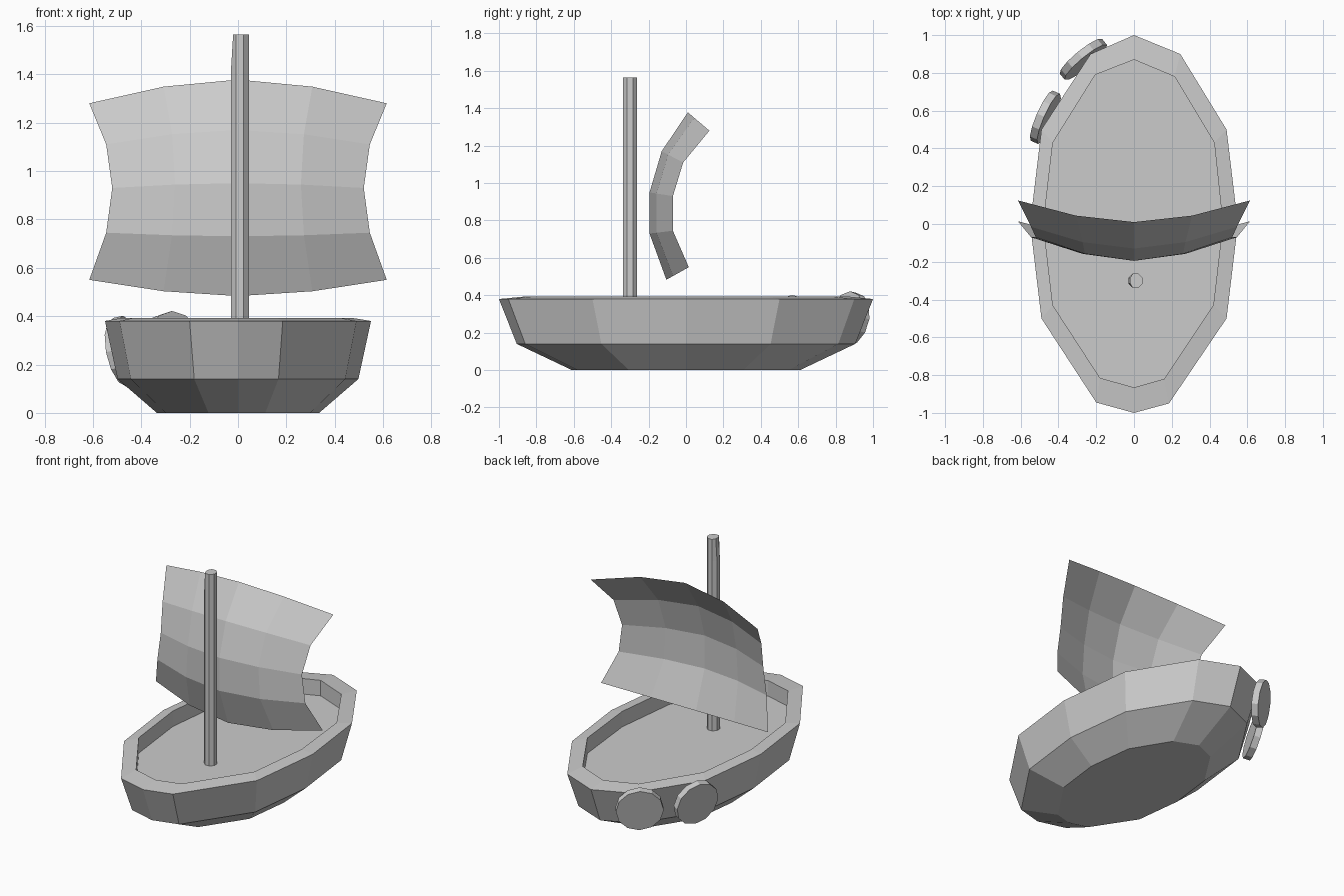
import bpy, bmesh, math
from mathutils import Vector, Matrix

cube = bpy.data.objects.get("Cube")
if cube:
    bpy.data.objects.remove(cube, do_unlink=True)

# One plain grey for the whole boat
grey = bpy.data.materials.new("plain_grey")
grey.use_nodes = True
COLOUR = (0.6, 0.6, 0.6, 1)
grey.diffuse_color = COLOUR
grey.node_tree.nodes["Principled BSDF"].inputs["Base Color"].default_value = COLOUR


def finish(name, bm, closed=True):
    if closed:
        bmesh.ops.recalc_face_normals(bm, faces=bm.faces)
    mesh = bpy.data.meshes.new(name)
    bm.to_mesh(mesh)
    bm.free()
    mesh.materials.append(grey)
    obj = bpy.data.objects.new(name, mesh)
    bpy.context.collection.objects.link(obj)
    return obj


def loft(name, rings):
    """Skin a stack of matching rings and cap both ends."""
    bm = bmesh.new()
    rows = [[bm.verts.new(p) for p in ring] for ring in rings]
    for a, b in zip(rows, rows[1:]):
        for i in range(len(a)):
            j = (i + 1) % len(a)
            bm.faces.new((a[i], a[j], b[j], b[i]))
    bm.faces.new(rows[0])
    bm.faces.new(rows[-1])
    return finish(name, bm)


# Hull: bottom, chine, outer rim, inner rim and sunken deck in one skin
outer = [(0, 1), (-.23, .9), (-.49, .5), (-.55, 0), (-.49, -.5), (-.2, -.945),
         (0, -1), (.185, -.95), (.49, -.5), (.55, 0), (.49, .5), (.245, .9)]
inner = [(0, .87), (-.205, .79), (-.43, .43), (-.48, 0), (-.43, -.43), (-.18, -.815),
         (0, -.865), (.16, -.82), (.42, -.43), (.47, 0), (.425, .43), (.215, .78)]


def ring(outline, scale, z):
    return [(x * scale, y * scale, z) for x, y in outline]


loft("hull", [ring(outer, .61, 0), ring(outer, .905, .14), ring(outer, 1, .38),
              ring(inner, 1, .393), ring(inner, 1, .29)])

# Mast: eight-sided pole with a slightly pinched top
pole = [(.008 + .04 * math.cos(math.pi * (i + .5) / 4),
         -.3 + .04 * math.sin(math.pi * (i + .5) / 4)) for i in range(8)]
tip = [(max(x, -.02), y) for x, y in pole]
loft("mast", [ring(pole, 1, .27), ring(pole, 1, 1.42), ring(tip, 1, 1.565)])

# Sail: thin sheet bellied forwards, rows given as
# (half width, centre y, centre z, edge y, edge z)
sail_rows = [(.615, -.105, .483, .015, .55), (.545, -.195, .73, -.07, .745),
             (.52, -.195, .95, -.07, .93), (.545, -.13, 1.17, -.015, 1.11),
             (.615, .01, 1.378, .125, 1.28)]
bm = bmesh.new()
grid = []
for half, cy, cz, ey, ez in sail_rows:
    row = []
    for t in (-1, -.5, 0, .5, 1):
        bow = abs(t) ** 1.75
        row.append(bm.verts.new((half * t, cy + (ey - cy) * bow, cz + (ez - cz) * bow)))
    grid.append(row)
for a, b in zip(grid, grid[1:]):
    for i in range(4):
        bm.faces.new((a[i], a[i + 1], b[i + 1], b[i]))
finish("sail", bm, closed=False)


# Round shields hung on the right rear side, leaning with the hull wall
def shield(name, centre, facing):
    bm = bmesh.new()
    turn = Vector((*facing, -.2)).to_track_quat("Z", "Y").to_matrix().to_4x4()
    bmesh.ops.create_cone(bm, cap_ends=True, segments=12, radius1=.145, radius2=.145,
                          depth=.042, matrix=Matrix.Translation(centre) @ turn)
    finish(name, bm)


shield("side_shield", (-.469, .565, .255), (-.915, .40))
shield("stern_shield", (-.268, .872, .275), (-.635, .77))
